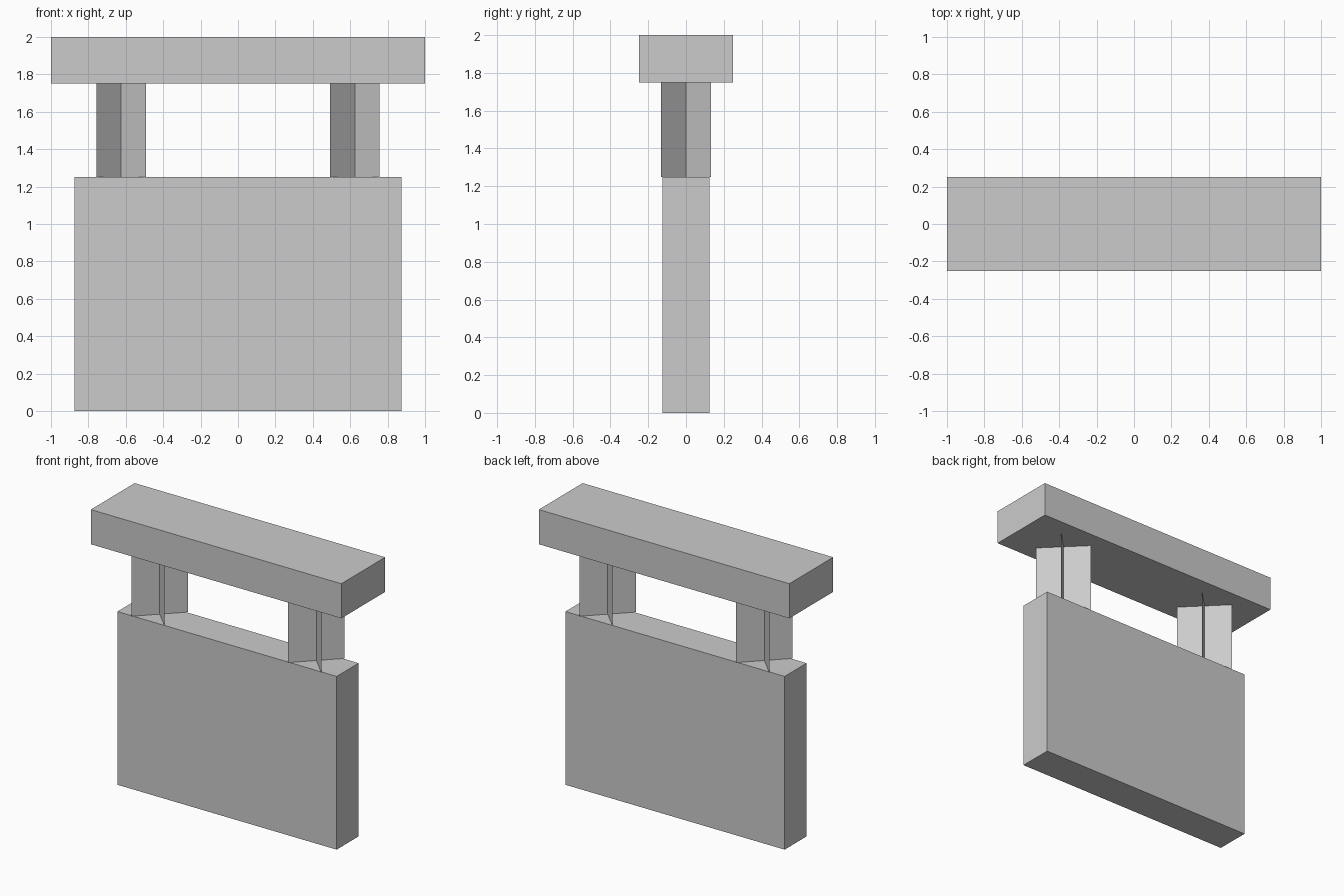
import bpy
import math

if "Cube" in bpy.data.objects:
    bpy.data.objects.remove(bpy.data.objects["Cube"])


def box(name, size, z_bottom):
    """Box centred on x and y, resting at z_bottom."""
    bpy.ops.mesh.primitive_cube_add(size=1, location=(0, 0, z_bottom + size[2] / 2))
    ob = bpy.context.object
    ob.name = name
    ob.scale = size
    bpy.ops.object.transform_apply(location=False, rotation=False, scale=True)
    return ob


def sheet(name, x, angle, width, z0, z1):
    """Upright paper-thin sheet, turned about its vertical centre line."""
    w = width / 2
    mesh = bpy.data.meshes.new(name)
    mesh.from_pydata([(-w, 0, z0), (w, 0, z0), (w, 0, z1), (-w, 0, z1)], [], [(0, 1, 2, 3)])
    ob = bpy.data.objects.new(name, mesh)
    ob.location.x = x
    ob.rotation_euler.z = math.radians(angle)
    bpy.context.collection.objects.link(ob)
    return ob


# Hanging board and the beam above it
box("sign_board", (1.75, 0.25, 1.25), 0)
box("top_beam", (2.0, 0.5, 0.25), 1.75)

# Hangers: two crossed sheets on each side
for side, x in (("left", -0.625), ("right", 0.625)):
    for part, angle in (("a", 45), ("b", -45)):
        sheet(f"{side}_hanger_{part}", x, angle, 0.375, 1.25, 1.75)
